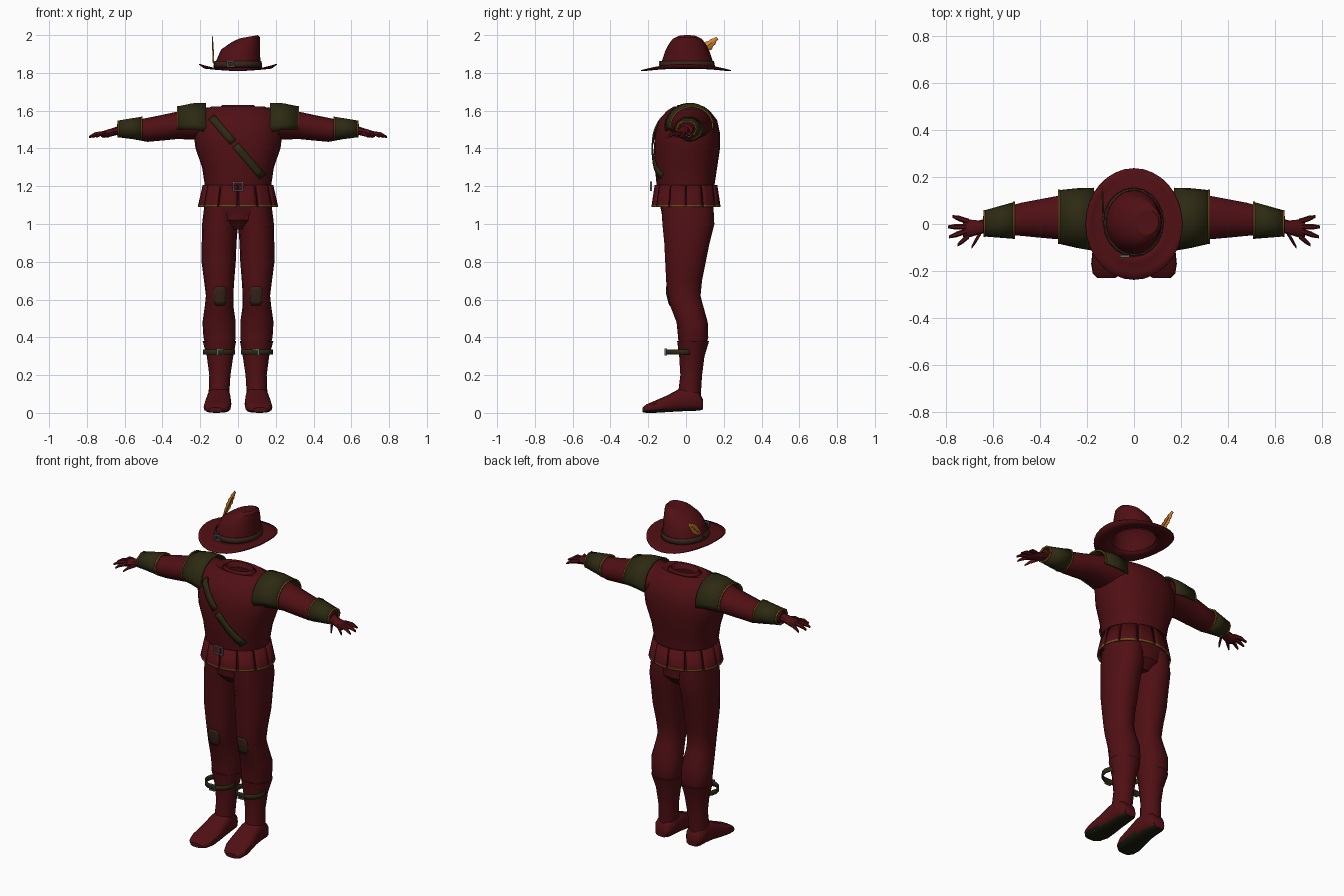
import bpy
import bmesh
from math import sin, cos, pi, radians, copysign
from mathutils import Vector
from mathutils.bvhtree import BVHTree

cube = bpy.data.objects.get("Cube")
if cube:
    bpy.data.objects.remove(cube, do_unlink=True)


def material(name, *rgb):
    mat = bpy.data.materials.new(name)
    mat.use_nodes = True
    mat.diffuse_color = (*rgb, 1)
    mat.node_tree.nodes["Principled BSDF"].inputs["Base Color"].default_value = (*rgb, 1)
    return mat


RED = material("dark red cloth", .08, .005, .007)
SHADE = material("deep red lining", .035, .003, .004)
GREEN = material("olive leather", .026, .023, .006)
SOLE = material("dark sole", .012, .012, .005)
GOLD = material("gold trim", .16, .075, .012)
ORANGE = material("orange feather", .65, .22, .025)
STEEL = material("grey metal", .13, .14, .14)
BROWN = material("brown patch", .04, .017, .011)


def oval(axis, pos, a0, a1, b0, b1, count=16, start=0, end=360, power=2):
    """Cross-section at pos on an axis, spanning a0..a1 and b0..b1."""
    full = end - start >= 360
    points = []
    for i in range(count):
        t = radians(start + (end - start) * i / (count if full else count - 1))
        c, d = (copysign(abs(f) ** (2 / power), f) for f in (cos(t), sin(t)))
        a = (a0 + a1) / 2 + (a1 - a0) / 2 * c
        b = (b0 + b1) / 2 + (b1 - b0) / 2 * d
        points.append({"x": (pos, a, b), "y": (a, pos, b), "z": (a, b, pos)}[axis])
    return points


def sheet(name, rows, mats, wrap=True, caps=False, thick=0, side=1, rule=None):
    """Skin rows of points; optional caps, thickness and face colour rule."""
    bm = bmesh.new()
    grid = [[bm.verts.new((p[0] * side, p[1], p[2])) for p in row] for row in rows]
    n = len(grid[0])
    for low, high in zip(grid, grid[1:]):
        for i in range(n if wrap else n - 1):
            j = (i + 1) % n
            bm.faces.new((low[i], low[j], high[j], high[i]))
    if caps:
        bm.faces.new(grid[0])
        bm.faces.new(grid[-1])
    bmesh.ops.recalc_face_normals(bm, faces=bm.faces)
    mats = mats if isinstance(mats, list) else [mats]
    for face in bm.faces:
        face.smooth = True
        face.normal_update()
        face.material_index = rule(face) if rule else 0
    mesh = bpy.data.meshes.new(name)
    bm.to_mesh(mesh)
    bm.free()
    mesh.set_sharp_from_angle(angle=radians(35))
    for mat in mats:
        mesh.materials.append(mat)
    obj = bpy.data.objects.new(name, mesh)
    bpy.context.collection.objects.link(obj)
    if thick:
        mod = obj.modifiers.new("thickness", "SOLIDIFY")
        mod.thickness = thick
        mod.offset = 0
    return obj


def loft(name, axis, table, mat, caps=True, side=1, count=16, power=2, **more):
    rows = [oval(axis, *row, count=count, power=power) for row in table]
    return sheet(name, rows, mat, caps=caps, side=side, **more)


def buckle(name, x, y, z, w, h, side=1):
    """Rectangular frame facing the front."""
    def corners(grow, depth):
        return [(x + a * (w + grow), y + depth, z + b * (h + grow))
                for a, b in ((-1, -1), (1, -1), (1, 1), (-1, 1))]
    t = .006
    rows = [corners(0, -t), corners(t, -t), corners(t, t), corners(0, t), corners(0, -t)]
    sheet(name, rows, STEEL, side=side)


def project(target, rows, gap=.006):
    """Lay rows of (x, z) points on the front of a part."""
    mesh = target.data
    tree = BVHTree.FromPolygons([v.co for v in mesh.vertices],
                                [tuple(p.vertices) for p in mesh.polygons])
    result = []
    for row in rows:
        line = []
        for x, z in row:
            hit = tree.ray_cast(Vector((x, -1, z)), Vector((0, 1, 0)))[0]
            line.append((x, (hit.y if hit else -.1) - gap, z))
        result.append(line)
    return result


# Torso, open at the neck, with a dark lining and collar
tunic = loft("tunic", "z", [
    (1.03, -.17, .17, -.12, .14), (1.12, -.175, .175, -.145, .15),
    (1.2, -.175, .175, -.155, .15), (1.3, -.19, .19, -.165, .165),
    (1.4, -.225, .225, -.17, .18), (1.48, -.235, .235, -.165, .18),
    (1.55, -.22, .22, -.145, .165), (1.6, -.19, .19, -.1, .125),
    (1.622, -.14, .14, -.065, .095), (1.615, -.1, .1, -.05, .075)],
    RED, caps=False, count=24, power=2.3)
loft("collar", "z", [(1.61, -.1, .1, -.055, .08), (1.63, -.085, .085, -.045, .07),
                     (1.6, -.07, .07, -.03, .06)], RED, caps=False)
loft("neck_lining", "z", [(1.6, -.08, .08, -.04, .065), (1.57, -.05, .05, -.02, .04)], SHADE)
loft("pelvis", "z", [(1.12, -.17, .17, -.135, .145), (1.02, -.17, .17, -.125, .145),
                     (.97, -.08, .08, -.08, .1)], RED)

# Chest strap in two lengths
for label, t0, t1 in (("upper", 0, .42), ("lower", .47, 1)):
    rows = []
    for i in range(7):
        t = t0 + (t1 - t0) * i / 6
        x, z = -.14 + .27 * t, 1.565 - .315 * t
        rows.append([(x + .015 * k, z + .013 * k) for k in (-1, 0, 1)])
    sheet(label + "_chest_strap", project(tunic, rows, .01), GREEN, wrap=False, thick=.008)

# Flared skirt panels with gold hems
panels = 12
for i in range(panels):
    rows = []
    for z, rx, ry in ((1.205, .183, .162), (1.1, .207, .178), (1.09, .209, .18)):
        angles = [2 * pi * (i + .04 + .92 * k / 4) / panels for k in range(5)]
        rows.append([(rx * cos(a), ry * sin(a), z) for a in angles])
    sheet(f"skirt_panel_{i + 1}", rows, [RED, GOLD], wrap=False, thick=.008,
          rule=lambda f: int(f.calc_center_median().z < 1.098))
loft("skirt_backing", "z", [(1.2, -.177, .177, -.157, .155), (1.1, -.196, .196, -.168, .168)],
     SHADE, caps=False, count=24)
buckle("belt_buckle", 0, -.185, 1.2, .022, .018)

for side, label in ((1, "left_"), (-1, "right_")):
    # Sleeve
    loft(label + "sleeve", "x", [
        (.12, -.1, .13, 1.42, 1.615), (.2, -.1, .14, 1.445, 1.62),
        (.32, -.065, .12, 1.45, 1.595), (.4, -.058, .105, 1.442, 1.578),
        (.48, -.05, .09, 1.435, 1.562), (.56, -.048, .068, 1.45, 1.545),
        (.64, -.038, .035, 1.47, 1.53)], RED, side=side)

    # Shoulder pad draped over the arm, with a gold outer edge
    arc = dict(start=-12, end=192)
    pad = [(.17, -.11, .15, 1.39, 1.638), (.24, -.098, .148, 1.41, 1.636),
           (.318, -.08, .14, 1.425, 1.62)]
    sheet(label + "shoulder_pad", [oval("x", *p, **arc) for p in pad], GREEN,
          wrap=False, thick=.008, side=side)
    edge = [oval("x", x, -.082, .142, 1.423, 1.622, **arc) for x in (.314, .322)]
    sheet(label + "pad_trim", edge, GOLD, wrap=False, thick=.008, side=side)

    # Forearm guard with gold edges
    guard = [(.51, -.06, .09, 1.443, 1.568), (.635, -.05, .055, 1.46, 1.547)]
    loft(label + "forearm_guard", "x", guard, GREEN, caps=False, side=side, count=10, thick=.006)
    for place, (x, *span) in zip(("upper", "lower"), guard):
        loft(label + place + "_guard_trim", "x", [(x - .004, *span), (x + .004, *span)],
             GOLD, caps=False, side=side, count=10, thick=.009)

    # Gloved hand: palm, four fingers and thumb
    loft(label + "palm", "x", [(.62, -.035, .025, 1.475, 1.525), (.66, -.045, .015, 1.465, 1.51),
                               (.71, -.06, .02, 1.455, 1.495), (.725, -.055, .015, 1.46, 1.485)],
         RED, side=side, count=10)
    fingers = {"thumb": ((.65, -.035), (.69, -.1)), "index_finger": ((.7, -.05), (.75, -.09)),
               "middle_finger": ((.71, -.03), (.785, -.055)),
               "ring_finger": ((.71, -.012), (.79, -.012)),
               "little_finger": ((.7, .01), (.77, .032))}
    for finger, (base, tip) in fingers.items():
        rows = []
        for t, r, z in ((0, .012, 1.482), (.6, .012, 1.475), (1, .006, 1.46)):
            x, y = (p + (q - p) * t for p, q in zip(base, tip))
            rows.append(oval("x", x, y - r, y + r, z - r, z + r, count=6))
        sheet(label + finger, rows, RED, caps=True, side=side)

    # Trouser leg
    leg = loft(label + "trouser_leg", "z", [
        (1.1, 0, .178, -.13, .145), (1, 0, .19, -.125, .15), (.9, .008, .192, -.115, .125),
        (.8, .012, .193, -.11, .105), (.7, .02, .18, -.105, .085), (.62, .025, .17, -.1, .077),
        (.57, .025, .175, -.085, .09), (.48, .012, .188, -.05, .115),
        (.4, .012, .183, -.042, .118), (.33, .025, .165, -.036, .1)], RED, power=2.2)
    if side < 0:
        leg.data.transform(((-1, 0, 0, 0), (0, 1, 0, 0), (0, 0, 1, 0), (0, 0, 0, 1)))
        leg.data.flip_normals()

    # Knee patch
    rows = [[(side * (.095 + w * k), z) for k in (-1, -.5, 0, .5, 1)]
            for z, w in ((.57, .022), (.59, .033), (.63, .037), (.655, .034), (.67, .02))]
    sheet(label + "knee_patch", project(leg, rows, .003), BROWN, wrap=False, thick=.004)

    # Boot shaft and foot with a dark sole
    loft(label + "boot_shaft", "z", [
        (.38, .01, .187, -.047, .122), (.3, .025, .165, -.036, .098), (.2, .04, .152, -.03, .085),
        (.12, .045, .155, -.04, .08), (.05, .05, .155, -.05, .075)], RED, side=side)
    loft(label + "boot_foot", "y", [
        (.09, .065, .14, .018, .07), (.07, .05, .155, .012, .11), (.02, .042, .16, .01, .14),
        (-.04, .038, .165, .008, .125), (-.1, .035, .175, .004, .092),
        (-.17, .038, .182, 0, .062), (-.21, .055, .175, 0, .045), (-.23, .08, .155, .004, .028)],
        [RED, SOLE], side=side, power=2.8, rule=lambda f: int(f.normal.z < -.6))

    # Loose ankle strap and its buckle
    loft(label + "boot_strap", "z", [(.308, .018, .182, -.103, .05), (.336, .018, .182, -.103, .05)],
         GREEN, caps=False, side=side, thick=.006)
    buckle(label + "strap_buckle", .095, -.107, .322, .012, .012, side)

# Hat crown, slanted so the peak leans to one side
crown = []
for x0, x1, z0, z1, ry in ((-.125, .12, 1.828, 1.835, .14), (-.115, .118, 1.865, 1.87, .133),
                           (-.1, .117, 1.9, 1.925, .118), (-.088, .117, 1.925, 1.965, .103),
                           (-.03, .116, 1.965, 1.988, .08), (.01, .105, 1.983, 2, .052)):
    crown.append([(x, y, z0 + (z1 - z0) * (x - x0) / (x1 - x0))
                  for x, y, z in oval("z", 0, x0, x1, .007 - ry, .007 + ry, count=20)])
sheet("hat_crown", crown, RED, caps=False)
sheet("hat_crown_top", [crown[-1], [(.06, .007, 1.99)] * len(crown[-1])], RED)
loft("hat_band", "z", [(1.832, -.128, .124, -.137, .151), (1.862, -.121, .122, -.131, .145)],
     BROWN, caps=False, count=20, thick=.006)
buckle("hat_buckle", -.04, -.137, 1.847, .014, .009)

# Hat brim, curled upward at both sides
brim = []
for t in (0, .35, .7, 1):
    row = []
    for x, y, z in oval("z", 0, -1, 1, -1, 1, count=32):
        lift = .034 * x * x * t ** 3
        row.append((x * (.115 + .09 * t), y * (.13 + .107 * t), 1.83 - .018 * min(1, t * 1.3) + lift))
    brim.append(row)
sheet("hat_brim", brim, RED, thick=.005)

# Feather blade with a ragged edge, and its quill
base, tip = Vector((-.13, .03, 1.865)), Vector((-.135, .165, 1.985))
along = (tip - base).normalized()
across = Vector((0, -along.z, along.y))
rows = []
for i in range(13):
    t = i / 12
    width = (.004 + .024 * sin(pi * min(1, t * .85)) ** 2) * (1 - .25 * (i % 2))
    rows.append([base.lerp(tip, t) + across * width * k for k in (-1, 0, 1)])
sheet("feather_blade", rows, ORANGE, wrap=False, thick=.004)
quill = [[base.lerp(tip, t) + Vector((a * .004, 0, 0)) + across * b * .003
          for a, b in ((-1, -1), (1, -1), (1, 1), (-1, 1))] for t in (-.1, .8)]
sheet("feather_quill", quill, GOLD, caps=True)
